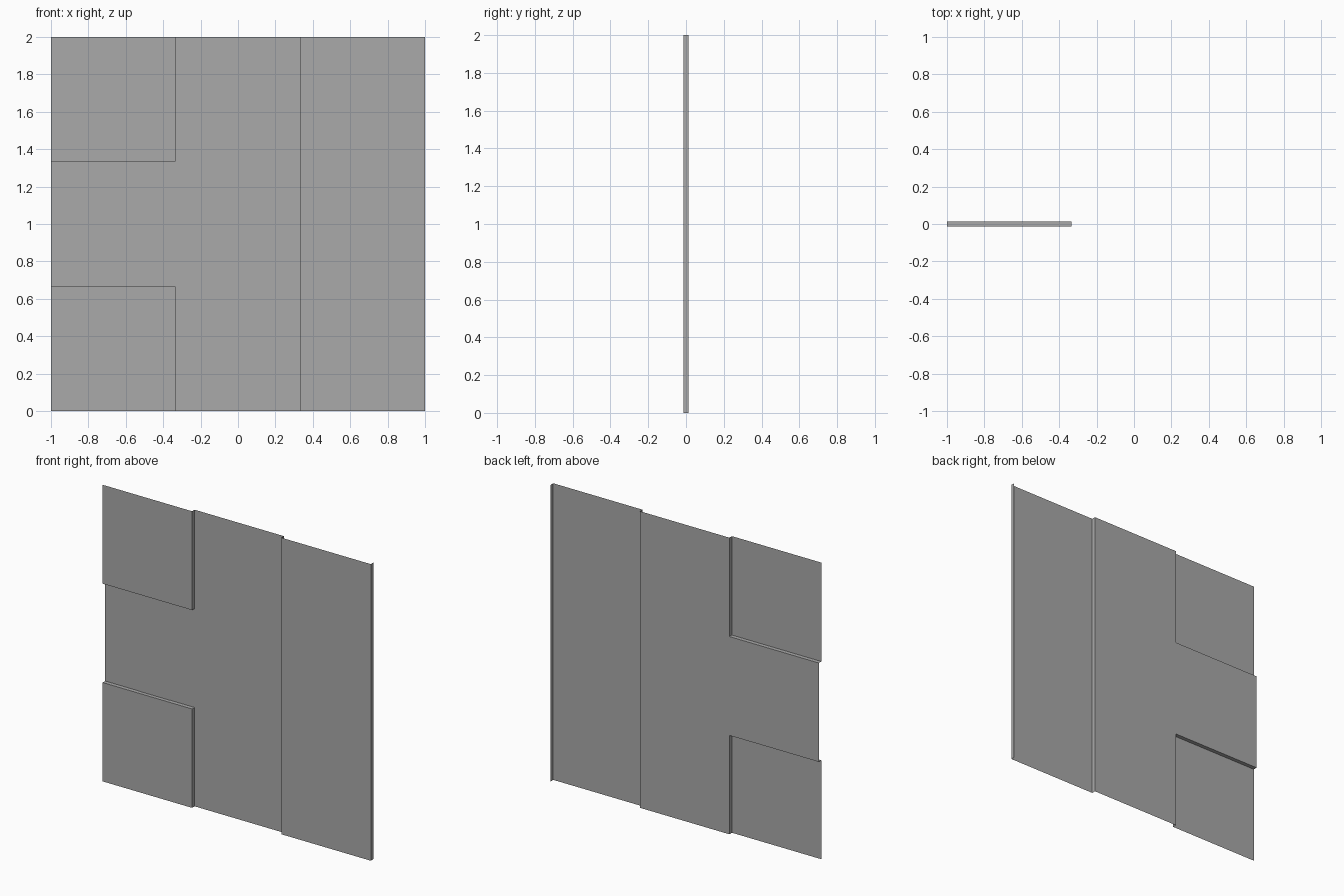
import bpy
import bmesh

old = bpy.data.objects.get("Cube")
if old:
    bpy.data.objects.remove(old)

THIRD = 1 / 3
FRONT, BACK = -0.0135, 0.0135     # pavement level and road level

grey = bpy.data.materials.new("plain_grey")
grey.use_nodes = True
colour = (0.4, 0.4, 0.4, 1)
grey.diffuse_color = colour
grey.node_tree.nodes["Principled BSDF"].inputs["Base Color"].default_value = colour


def sheet(name, quads):
    """Make one flat-shaded object from a list of four-corner faces."""
    bm = bmesh.new()
    for quad in quads:
        bm.faces.new([bm.verts.new(p) for p in quad])
    bmesh.ops.remove_doubles(bm, verts=bm.verts, dist=0.0001)
    mesh = bpy.data.meshes.new(name)
    bm.to_mesh(mesh)
    bm.free()
    mesh.materials.append(grey)
    obj = bpy.data.objects.new(name, mesh)
    bpy.context.collection.objects.link(obj)
    return obj


def panel(x0, x1, z0, z1, y):
    return [(x0, y, z0), (x1, y, z0), (x1, y, z1), (x0, y, z1)]


def side_wall(x, z0, z1, facing):
    quad = [(x, FRONT, z0), (x, BACK, z0), (x, BACK, z1), (x, FRONT, z1)]
    return quad if facing > 0 else quad[::-1]


def level_wall(z, x0, x1, facing):
    quad = [(x0, FRONT, z), (x1, FRONT, z), (x1, BACK, z), (x0, BACK, z)]
    return quad if facing > 0 else quad[::-1]


# Road: the main strip and the side branch
sheet("road", [panel(-THIRD, THIRD, 0, 2, BACK),
               panel(-1, -THIRD, 1 - THIRD, 1 + THIRD, BACK)])

# Long pavement with a kerb on each long edge
sheet("left_pavement", [panel(THIRD, 1, 0, 2, FRONT),
                        side_wall(THIRD, 0, 2, -1), side_wall(1, 0, 2, 1)])

# Corner pavements with kerbs facing the road
for name, z0, z1, kerb, facing in (
        ("lower_corner_pavement", 0, 1 - THIRD, 1 - THIRD, 1),
        ("upper_corner_pavement", 1 + THIRD, 2, 1 + THIRD, -1)):
    sheet(name, [panel(-1, -THIRD, z0, z1, FRONT),
                 side_wall(-THIRD, z0, z1, 1),
                 level_wall(kerb, -1, -THIRD, facing)])

# Crossing stripes lying just above the road
STRIPE_Y = BACK - 0.002
starts = [-THIRD + 0.1 * i for i in range(7)]
for name, z in (("lower_crossing", 0.25), ("upper_crossing", 1.51)):
    sheet(name, [panel(s, s + 0.05, z, z + 0.24, STRIPE_Y) for s in starts])
sheet("branch_crossing", [panel(-0.755, -0.515, 1 + s, 1.05 + s, STRIPE_Y)
                          for s in starts])
